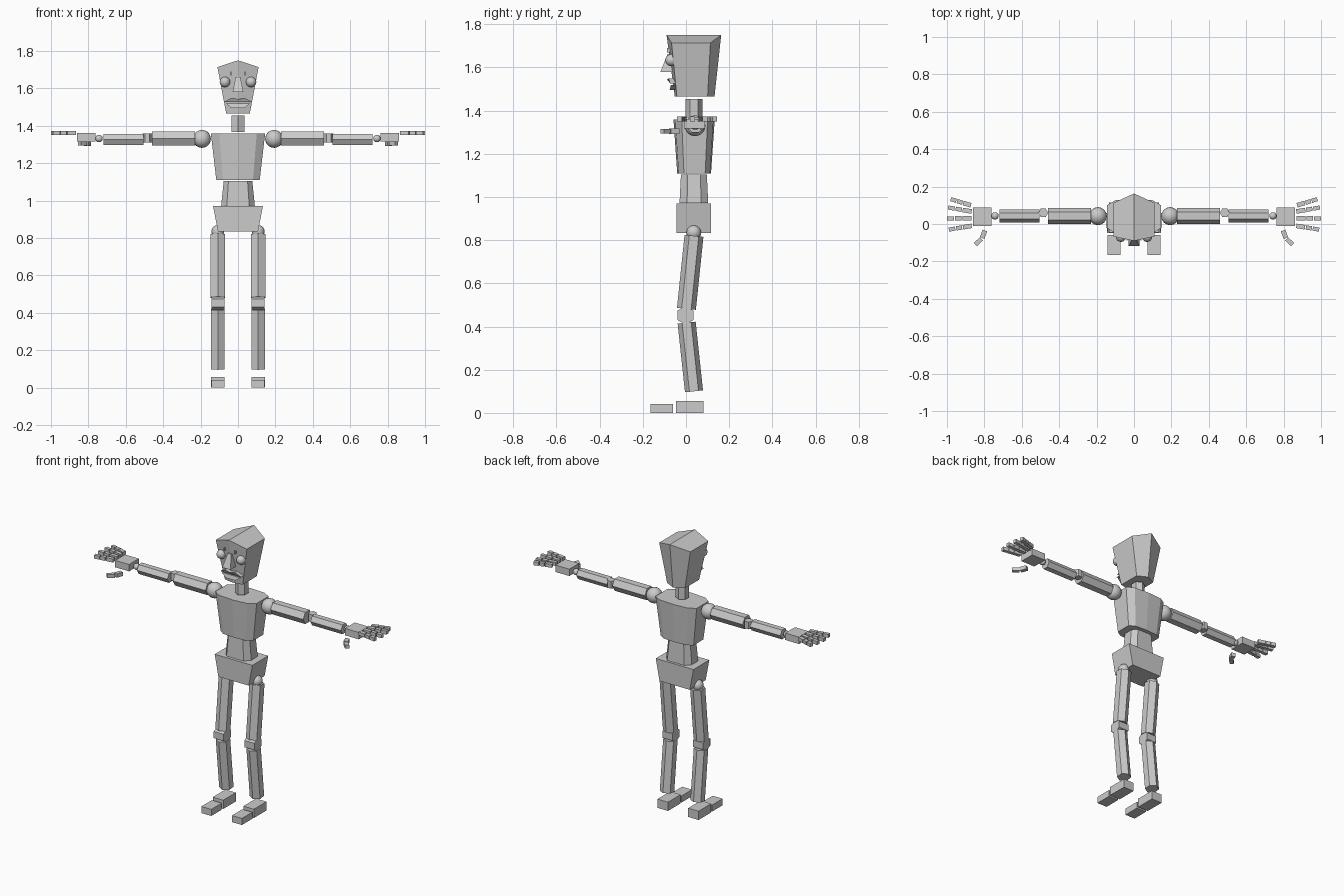
import bpy, bmesh, math
from mathutils import Vector

cube = bpy.data.objects.get("Cube")
if cube:
    bpy.data.objects.remove(cube, do_unlink=True)

GREY = (0.6, 0.6, 0.6, 1)
mat = bpy.data.materials.new("plain_grey")
mat.use_nodes = True
mat.diffuse_color = GREY
mat.node_tree.nodes["Principled BSDF"].inputs["Base Color"].default_value = GREY


def add_object(name, bm, smooth=False):
    bmesh.ops.recalc_face_normals(bm, faces=bm.faces)
    for f in bm.faces:
        f.smooth = smooth
    mesh = bpy.data.meshes.new(name)
    bm.to_mesh(mesh)
    bm.free()
    mesh.materials.append(mat)
    obj = bpy.data.objects.new(name, mesh)
    bpy.context.collection.objects.link(obj)
    return obj


def loft(name, ring_a, ring_b, ridge=False):
    """Solid between two matching rings; ridge folds the caps along the middle."""
    bm = bmesh.new()
    a = [bm.verts.new(p) for p in ring_a]
    b = [bm.verts.new(p) for p in ring_b]
    n = len(a)
    for i in range(n):
        j = (i + 1) % n
        bm.faces.new((a[i], a[j], b[j], b[i]))
    for ring in (a, b):
        if ridge:
            h = n // 2
            bm.faces.new(ring[:h + 1])
            bm.faces.new(ring[h:] + ring[:1])
        else:
            bm.faces.new(ring)
    return add_object(name, bm)


def hex_bar(name, p0, p1, r, corner):
    """Hexagonal bar from p0 to p1 with one corner towards the given direction."""
    p0, p1 = Vector(p0), Vector(p1)
    axis = (p1 - p0).normalized()
    u = Vector(corner)
    u = (u - axis * u.dot(axis)).normalized()
    v = axis.cross(u)
    ring = [(u * math.cos(k * math.pi / 3) + v * math.sin(k * math.pi / 3)) * r for k in range(6)]
    return loft(name, [p0 + p for p in ring], [p1 + p for p in ring])


def flat_bar(name, p0, p1, width, height):
    """Square-ended horizontal bar."""
    p0, p1 = Vector(p0), Vector(p1)
    side = (p1 - p0).cross(Vector((0, 0, 1))).normalized() * width / 2
    up = Vector((0, 0, height / 2))
    ring = [side + up, up - side, -side - up, side - up]
    return loft(name, [p0 + p for p in ring], [p1 + p for p in ring])


def ball(name, centre, r):
    bm = bmesh.new()
    bmesh.ops.create_uvsphere(bm, u_segments=16, v_segments=10, radius=r)
    bmesh.ops.translate(bm, verts=bm.verts, vec=Vector(centre))
    return add_object(name, bm, True)


def mirrored(half):
    """Ring from points running front to back on the left side."""
    return half + [(-x, y, z) for x, y, z in reversed(half) if abs(x) > 1e-6]


# Head with a ridged crown, and neck
loft("head",
     mirrored([(0, -.09, 1.75), (.11, -.067, 1.714), (.11, .113, 1.714), (0, .163, 1.75)]),
     mirrored([(0, -.052, 1.465), (.063, -.042, 1.465), (.063, .1, 1.465), (0, .132, 1.465)]),
     ridge=True)
hex_bar("neck", (0, .037, 1.368), (0, .037, 1.455), .039, (0, -1, 0))

# Nose and lips
loft("nose", [(-.012, -.086, 1.662), (.012, -.086, 1.662), (.012, -.07, 1.662), (-.012, -.07, 1.662)],
     [(-.029, -.118, 1.58), (.029, -.118, 1.58), (.029, -.06, 1.58), (-.029, -.06, 1.58)])


def lip(name, outline, front, back):
    loft(name, [(x, front + abs(x) * .2, z) for x, z in outline],
         [(x, back, z) for x, z in outline])


lip("upper_lip", [(-.074, 1.527), (-.035, 1.55), (0, 1.543), (.035, 1.55), (.074, 1.527)], -.088, -.045)
lip("lower_lip", [(-.066, 1.52), (.066, 1.52), (.035, 1.496), (-.035, 1.496)], -.083, -.04)

# Chest, waist and pelvis
chest = [(0, -.058), (.1, -.05), (.145, -.02), (.145, .1), (.1, .127), (0, .133)]
loft("chest", mirrored([(x, y, 1.358) for x, y in chest]),
     mirrored([(x * .8, .038 + (y - .038) * .82, 1.11) for x, y in chest]))
waist = [(.06, -.03), (.09, .005), (.09, .07), (.06, .103)]
loft("waist", mirrored([(x * .85, .037 + (y - .037) * .9, 1.105) for x, y in waist]),
     mirrored([(x, y, .972) for x, y in waist]))
loft("pelvis", mirrored([(.133, -.045, .97), (.133, .115, .97)]),
     mirrored([(.107, -.045, .834), (.107, .115, .834)]))

# Finger base and tip positions, from index to little finger order
FINGERS = [((.868, -.01), (.99, -.03)), ((.868, .03), (1.0, .03)),
           ((.868, .067), (.994, .088)), ((.872, .1), (.98, .133))]
FRONT, UP = (0, -1, 0), (0, 0, 1)

for s, side in ((1, "left_"), (-1, "right_")):
    # Eye and brow mark
    ball(side + "eye", (s * .07, -.068, 1.634), .028)
    loft(side + "brow", [(s * x, -.088, z) for x, z in ((.035, 1.67), (.04, 1.67), (.04, 1.69), (.035, 1.69))],
         [(s * x, -.07, z) for x, z in ((.035, 1.67), (.04, 1.67), (.04, 1.69), (.035, 1.69))])

    # Arm
    ball(side + "shoulder", (s * .193, .042, 1.33), .048)
    hex_bar(side + "upper_arm", (s * .23, .043, 1.333), (s * .46, .043, 1.333), .043, FRONT)
    hex_bar(side + "elbow", (s * .485, .06, 1.312), (s * .485, .06, 1.358), .026, (1, 0, 0))
    hex_bar(side + "forearm", (s * .505, .043, 1.328), (s * .72, .043, 1.328), .034, FRONT)
    ball(side + "wrist", (s * .743, .043, 1.332), .02)

    # Hand
    flat_bar(side + "palm", (s * .762, .039, 1.339), (s * .86, .039, 1.339), .098, .044)
    flat_bar(side + "thumb_base", (s * .797, -.035, 1.305), (s * .812, -.075, 1.305), .026, .024)
    flat_bar(side + "thumb_tip", (s * .816, -.08, 1.305), (s * .848, -.11, 1.305), .024, .022)
    for i, (base, tip) in enumerate(FINGERS):
        b = Vector((s * base[0], base[1], 1.361))
        t = Vector((s * tip[0], tip[1], 1.361))
        for k, (f0, f1) in enumerate(((0, .38), (.42, .68), (.72, 1))):
            flat_bar(f"{side}finger_{i + 1}_joint_{k + 1}", b.lerp(t, f0), b.lerp(t, f1), .024 - k * .001, .022)

    # Leg
    x = s * .108
    ball(side + "hip", (x, .036, .835), .034)
    hex_bar(side + "thigh", (x, .037, .82), (x, .002, .482), .044, FRONT)
    hex_bar(side + "knee", (x - .035, -.003, .452), (x + .035, -.003, .452), .043, UP)
    hex_bar(side + "shin", (x, .003, .418), (x, .037, .1), .042, FRONT)
    flat_bar(side + "foot", (x, -.047, .028), (x, .08, .028), .074, .056)
    flat_bar(side + "toes", (x, -.165, .021), (x, -.06, .021), .07, .042)
